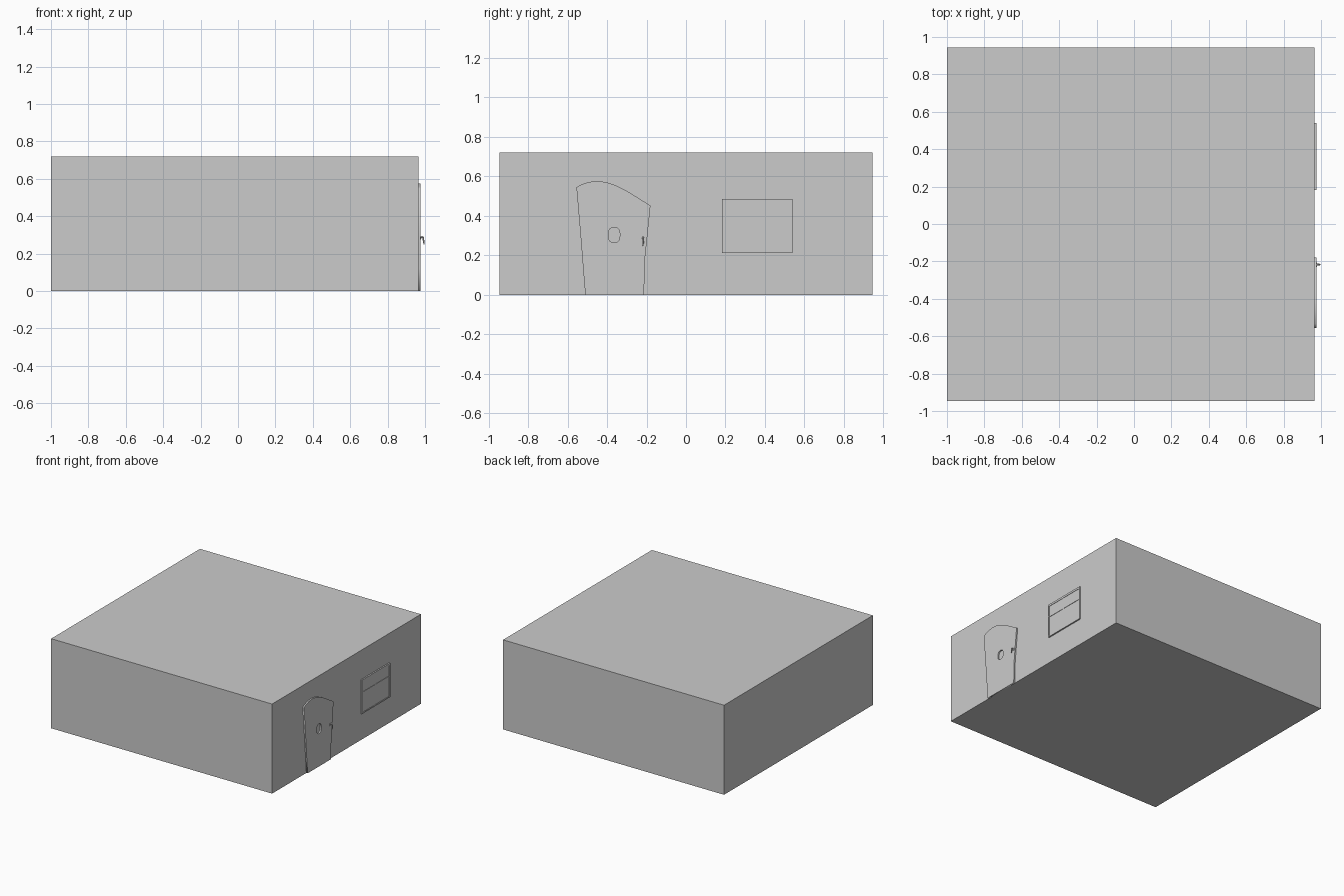
import bpy, math
from mathutils import Matrix, Vector
from mathutils.geometry import interpolate_bezier

if "Cube" in bpy.data.objects:
    bpy.data.objects.remove(bpy.data.objects["Cube"])

WALL = 0.965  # x of the wall that carries door and window


def box(name, x, y, z):
    """Box from (min, max) ranges."""
    bpy.ops.mesh.primitive_cube_add(size=1)
    o = bpy.context.object
    o.name = name
    o.location = [(a + b) / 2 for a, b in (x, y, z)]
    o.scale = [b - a for a, b in (x, y, z)]
    return o


def curve_object(name, data):
    """Link a curve and turn it into a mesh."""
    o = bpy.data.objects.new(name, data)
    bpy.context.collection.objects.link(o)
    bpy.ops.object.select_all(action='DESELECT')
    o.select_set(True)
    bpy.context.view_layer.objects.active = o
    bpy.ops.object.convert(target='MESH')
    return bpy.context.object


def add_spline(data, pts, cyclic):
    s = data.splines.new('POLY')
    s.points.add(len(pts) - 1)
    for p, co in zip(s.points, pts):
        p.co = (*co, 0, 1) if len(co) == 2 else (*co, 1)
    s.use_cyclic_u = cyclic
    return s


# House body
box("house_body", (-1, WALL), (-0.945, 0.945), (0, 0.72))

# Crooked door with a swept top and an oval peephole
top = interpolate_bezier(Vector((-0.18, 0.452, 0)), Vector((-0.31, 0.53, 0)),
                         Vector((-0.42, 0.625, 0)), Vector((-0.555, 0.545, 0)), 20)
outline = [(-0.51, 0), (-0.213, 0), (-0.208, 0.18)]
outline += [(p.x, p.y) for p in top] + [(-0.53, 0.25), (-0.52, 0.12)]


def squircle(a):
    c, s = math.cos(a), math.sin(a)
    return (-0.364 + 0.029 * math.copysign(abs(c) ** 0.75, c),
            0.303 + 0.038 * math.copysign(abs(s) ** 0.75, s))


hole = [squircle(2 * math.pi * i / 20) for i in range(20)]
data = bpy.data.curves.new("door", 'CURVE')
data.dimensions = '2D'
data.fill_mode = 'BOTH'
data.extrude = 0.0055
add_spline(data, outline, True)
add_spline(data, hole, True)
door = curve_object("door", data)
# local x, y, z become world y, z, x
door.matrix_world = Matrix(((0, 0, 1, WALL + 0.0055), (1, 0, 0, 0),
                            (0, 1, 0, 0), (0, 0, 0, 1)))

# Hooked door handle
data = bpy.data.curves.new("door_handle", 'CURVE')
data.dimensions = '3D'
data.bevel_depth = 0.004
data.bevel_resolution = 2
data.use_fill_caps = True
path = [(0.974, -0.217, 0.283), (0.984, -0.217, 0.29), (0.991, -0.217, 0.285),
        (0.992, -0.217, 0.268), (0.995, -0.218, 0.248)]
s = add_spline(data, path, False)
for p, r in zip(s.points, (1.5, 1.2, 1.2, 1.0, 0.7)):
    p.radius = r
curve_object("door_handle", data)
bpy.ops.object.shade_smooth_by_angle()
box("handle_plate", (0.974, 0.979), (-0.231, -0.206), (0.276, 0.292))

# Window: pane, frame and glazing bars
y0, y1, z0, z1 = 0.182, 0.54, 0.212, 0.485
front = WALL + 0.011
box("window_pane", (WALL, front - 0.003), (y0, y1), (z0, z1))
w = 0.01
for name, y, z in (
        ("frame_left", (y0, y0 + w), (z0, z1)),
        ("frame_right", (y1 - w, y1), (z0, z1)),
        ("frame_bottom", (y0 + w, y1 - w), (z0, z0 + w)),
        ("frame_top", (y0 + w, y1 - w), (z1 - 0.016, z1)),
        ("window_rail", (y0 + w, y1 - w), (0.378, 0.386)),
        ("upper_mullion", (0.348, 0.356), (0.386, z1 - 0.016)),
        ("lower_mullion", (0.349, 0.355), (z0 + w, 0.378))):
    box(name, (WALL, front), y, z)
